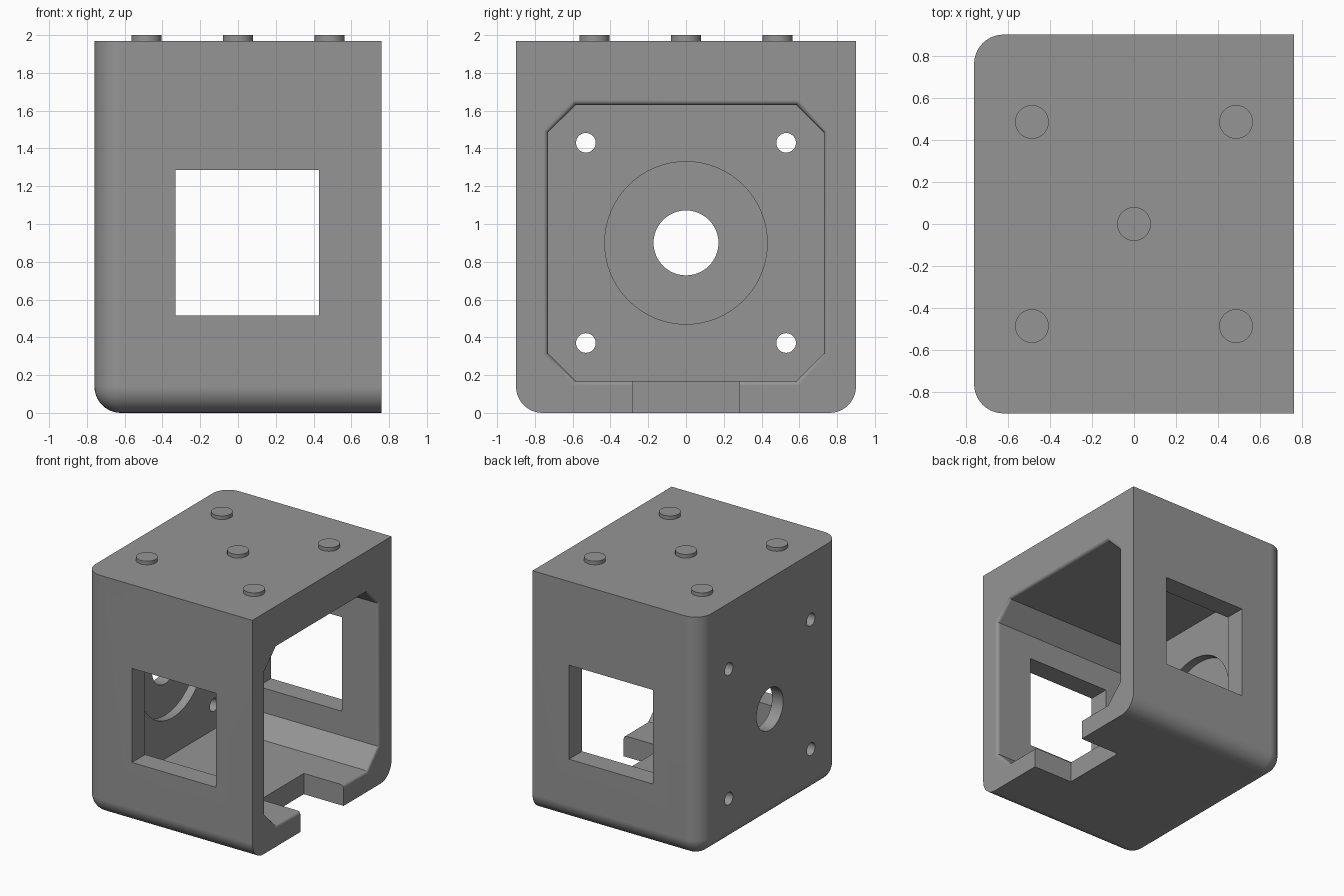
import bpy, bmesh, math
from mathutils import Matrix

if "Cube" in bpy.data.objects:
    bpy.data.objects.remove(bpy.data.objects["Cube"])

grey = bpy.data.materials.new("plain_grey")
grey.diffuse_color = (0.3, 0.3, 0.3, 1)
grey.use_nodes = True
grey.node_tree.nodes["Principled BSDF"].inputs["Base Color"].default_value = grey.diffuse_color

HX, HY, TOP = 0.76, 0.90, 1.97   # housing half width, half depth, height
CZ = 0.90                        # height of the motor axis
WALL = 0.17


def finish(name, bm):
    bmesh.ops.recalc_face_normals(bm, faces=bm.faces)
    me = bpy.data.meshes.new(name)
    bm.to_mesh(me)
    bm.free()
    me.materials.append(grey)
    ob = bpy.data.objects.new(name, me)
    bpy.context.collection.objects.link(ob)
    return ob


def box_bm(x0, x1, y0, y1, z0, z1):
    bm = bmesh.new()
    bmesh.ops.create_cube(bm, size=1)
    for v in bm.verts:
        v.co = (x0 if v.co.x < 0 else x1, y0 if v.co.y < 0 else y1, z0 if v.co.z < 0 else z1)
    return bm


def cylinder(name, r, length, centre, along_x=False, sides=48):
    bm = bmesh.new()
    m = Matrix.Translation(centre)
    if along_x:
        m = m @ Matrix.Rotation(math.pi / 2, 4, 'Y')
    bmesh.ops.create_cone(bm, cap_ends=True, segments=sides, radius1=r, radius2=r, depth=length, matrix=m)
    return finish(name, bm)


def octagon(x, grow):
    """Square section with chamfered corners, offset outwards by grow."""
    h = 0.73 + grow
    c = 0.585 + grow * math.tan(math.pi / 8)
    pts = [(c, h), (h, c), (h, -c), (c, -h), (-c, -h), (-h, -c), (-h, c), (-c, h)]
    return [(x, y, CZ + z) for y, z in pts]


def cavity():
    """Chamfered pocket whose mouth flares in a small round."""
    r = 0.025
    sections = [octagon(-HX + WALL, 0)]
    for i in range(6):
        a = math.pi / 2 * i / 5
        sections.append(octagon(HX - r + r * math.sin(a), r * (1 - math.cos(a))))
    sections.append(octagon(HX + 0.1, r))
    bm = bmesh.new()
    rings = [[bm.verts.new(p) for p in s] for s in sections]
    for a, b in zip(rings, rings[1:]):
        for i in range(8):
            j = (i + 1) % 8
            bm.faces.new((a[i], a[j], b[j], b[i]))
    bm.faces.new(rings[0])
    bm.faces.new(rings[-1])
    return finish("cavity_cutter", bm)


# Housing block: rounded on the left and along the bottom, sharp at top and right
bm = box_bm(-HX, HX, -HY, HY, 0, TOP)
rounded = []
for e in bm.edges:
    m = (e.verts[0].co + e.verts[1].co) / 2
    left, low, side = m.x < -HX + 0.01, m.z < 0.01, abs(m.y) > HY - 0.01
    if left + low + side == 2:
        rounded.append(e)
bmesh.ops.bevel(bm, geom=rounded, offset=0.14, segments=10, profile=0.5, affect='EDGES')
housing = finish("housing", bm)

# Openings: pocket, side windows, cable notch, bearing recess, shaft and screw holes
cutters = [
    cavity(),
    finish("window_cutter", box_bm(-0.33, 0.43, -1.1, 1.1, 0.515, 1.285)),
    finish("notch_cutter", box_bm(0.40, 1.0, -0.28, 0.28, -0.1, 0.4)),
    cylinder("recess_cutter", 0.43, 0.2, (-0.56, 0, CZ), True, 64),
    cylinder("shaft_cutter", 0.172, 0.6, (-0.7, 0, CZ), True),
]
for y in (-0.53, 0.53):
    for z in (-0.53, 0.53):
        cutters.append(cylinder("screw_cutter", 0.052, 0.6, (-0.7, y, CZ + z), True, 32))

bpy.context.view_layer.objects.active = housing
for cutter in cutters:
    cutter.hide_render = True
    mod = housing.modifiers.new("cut", 'BOOLEAN')
    mod.operation, mod.solver, mod.object = 'DIFFERENCE', 'EXACT', cutter
    bpy.ops.object.modifier_apply(modifier=mod.name)
    bpy.data.objects.remove(cutter)

# Locating studs on the top
studs = [cylinder("stud", 0.08, 0.06, (x, y, 1.97))
         for x, y in ((0, 0), (-0.485, -0.485), (0.485, -0.485), (-0.485, 0.485), (0.485, 0.485))]

for ob in [housing] + studs:
    bpy.ops.object.select_all(action='DESELECT')
    ob.select_set(True)
    bpy.context.view_layer.objects.active = ob
    bpy.ops.object.shade_smooth_by_angle(angle=math.radians(25))
    wn = ob.modifiers.new("even_normals", 'WEIGHTED_NORMAL')
    wn.keep_sharp = True
